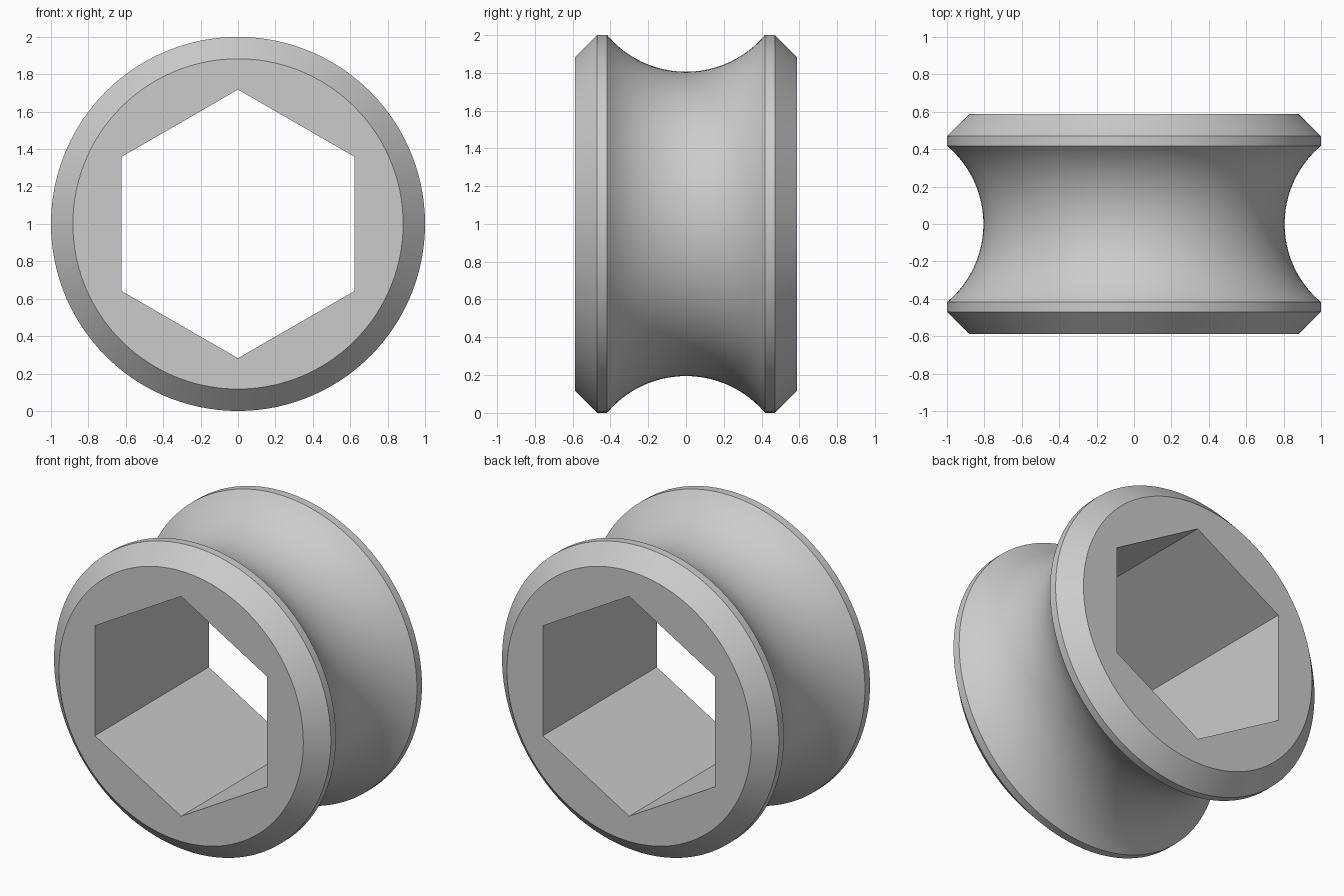
import bpy
import bmesh
import math

default = bpy.data.objects.get("Cube")
if default:
    bpy.data.objects.remove(default, do_unlink=True)

SEGMENTS = 120       # multiple of six, so the bore corners are exact
RIM = 1.0
HALF_WIDTH = 0.587
FACE_RADIUS = 0.883
RIM_OUTER, RIM_INNER = 0.47, 0.418
WAIST = 0.805
BORE_APOTHEM = 0.622
GROOVE_STEPS = 24


def groove_profile():
    """Circular arc from one rim to the other, as (radius, y)."""
    sag = RIM - WAIST
    arc = (RIM_INNER ** 2 + sag ** 2) / (2 * sag)
    sweep = math.asin(RIM_INNER / arc)
    angles = [sweep * (2 * i / GROOVE_STEPS - 1) for i in range(GROOVE_STEPS + 1)]
    return [(WAIST + arc - arc * math.cos(a), arc * math.sin(a)) for a in angles]


def bore_radius(angle):
    """Distance to the hexagon's side, with a corner pointing up."""
    sector = math.pi / 3
    return BORE_APOTHEM / math.cos(angle % sector - sector / 2)


# Outer profile from front face to back face
profile = [(FACE_RADIUS, -HALF_WIDTH), (RIM, -RIM_OUTER)]
profile += groove_profile()
profile += [(RIM, RIM_OUTER), (FACE_RADIUS, HALF_WIDTH)]

# Sweep the profile round the y axis and close it through the hexagonal bore
bm = bmesh.new()
rings = []
for i in range(SEGMENTS):
    a = math.tau * i / SEGMENTS
    bore = bore_radius(a)
    section = profile + [(bore, HALF_WIDTH), (bore, -HALF_WIDTH)]
    rings.append([bm.verts.new((r * math.sin(a), y, RIM + r * math.cos(a)))
                  for r, y in section])

for i, ring in enumerate(rings):
    following = rings[(i + 1) % SEGMENTS]
    for j in range(len(ring)):
        k = (j + 1) % len(ring)
        bm.faces.new((ring[j], ring[k], following[k], following[j]))
bmesh.ops.recalc_face_normals(bm, faces=bm.faces)

mesh = bpy.data.meshes.new("grooved_roller")
bm.to_mesh(mesh)
bm.free()
roller = bpy.data.objects.new("grooved_roller", mesh)
bpy.context.collection.objects.link(roller)

# Plain grey material
grey = bpy.data.materials.new("light_grey")
grey.use_nodes = True
colour = (0.6, 0.6, 0.6, 1)
grey.diffuse_color = colour
grey.node_tree.nodes["Principled BSDF"].inputs["Base Color"].default_value = colour
mesh.materials.append(grey)

# Smooth curved surfaces, keep rims and bore edges sharp
bpy.ops.object.select_all(action="DESELECT")
roller.select_set(True)
bpy.context.view_layer.objects.active = roller
bpy.ops.object.shade_smooth_by_angle(angle=math.radians(30))
